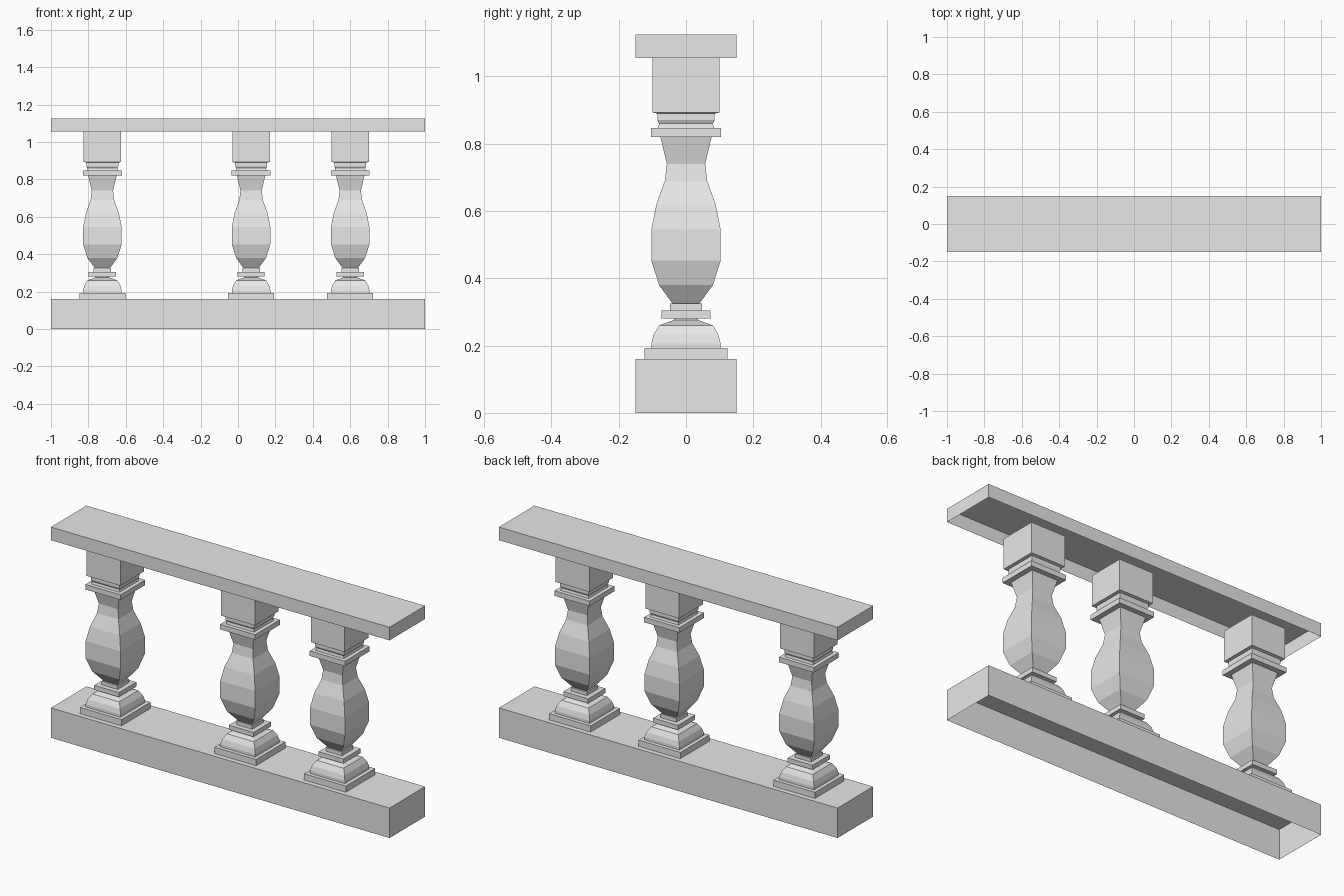
import bpy
import bmesh

cube = bpy.data.objects.get("Cube")
if cube:
    bpy.data.objects.remove(cube, do_unlink=True)

stone = bpy.data.materials.new("pale_stone")
stone.use_nodes = True
stone.diffuse_color = (0.8, 0.8, 0.8, 1)
for node in stone.node_tree.nodes:
    if node.type == 'BSDF_PRINCIPLED':
        node.inputs["Base Color"].default_value = (0.8, 0.8, 0.8, 1)


def finish(name, bm, x=0):
    mesh = bpy.data.meshes.new(name)
    bm.normal_update()
    bm.to_mesh(mesh)
    bm.free()
    mesh.materials.append(stone)
    obj = bpy.data.objects.new(name, mesh)
    obj.location.x = x
    bpy.context.collection.objects.link(obj)


def rail(name, bottom, top):
    """Long thin-walled box, open underneath."""
    bm = bmesh.new()
    bmesh.ops.create_cube(bm, size=1)
    for v in bm.verts:
        v.co = (v.co.x * 2, v.co.y * 0.3, top if v.co.z > 0 else bottom)
    bm.normal_update()
    under = [f for f in bm.faces if f.normal.z < -0.9]
    bmesh.ops.delete(bm, geom=under, context='FACES_ONLY')
    finish(name, bm)


def baluster(name, profile, x):
    """Stack square rings, each given as (half width, height)."""
    bm = bmesh.new()
    previous = None
    for r, z in profile:
        ring = [bm.verts.new((sx * r, sy * r, z))
                for sx, sy in ((-1, -1), (1, -1), (1, 1), (-1, 1))]
        if previous:
            for i in range(4):
                j = (i + 1) % 4
                bm.faces.new((previous[i], previous[j], ring[j], ring[i]))
        previous = ring
    bm.faces.new(previous)
    finish(name, bm, x)


rail("base_rail", 0, 0.16)
rail("top_rail", 1.055, 1.125)

# Plinth and domed foot
foot = [(0.123, 0.16), (0.123, 0.193), (0.103, 0.193), (0.103, 0.207),
        (0.096, 0.233), (0.08, 0.26), (0.036, 0.276), (0.036, 0.281)]
# Lower collar and vase-shaped body
body = [(0.073, 0.281), (0.073, 0.305), (0.047, 0.305), (0.047, 0.325),
        (0.04, 0.325), (0.08, 0.38), (0.103, 0.453), (0.103, 0.545),
        (0.088, 0.62), (0.063, 0.69), (0.057, 0.74), (0.076, 0.82)]
# Upper collar, neck moulding and square block
head = [(0.104, 0.82), (0.104, 0.847), (0.083, 0.847), (0.08, 0.86),
        (0.085, 0.87), (0.085, 0.89), (0.1, 0.893), (0.1, 1.055)]

for side, x in (("right", -0.725), ("middle", 0.07), ("left", 0.6)):
    baluster(side + "_baluster", foot + body + head, x)
